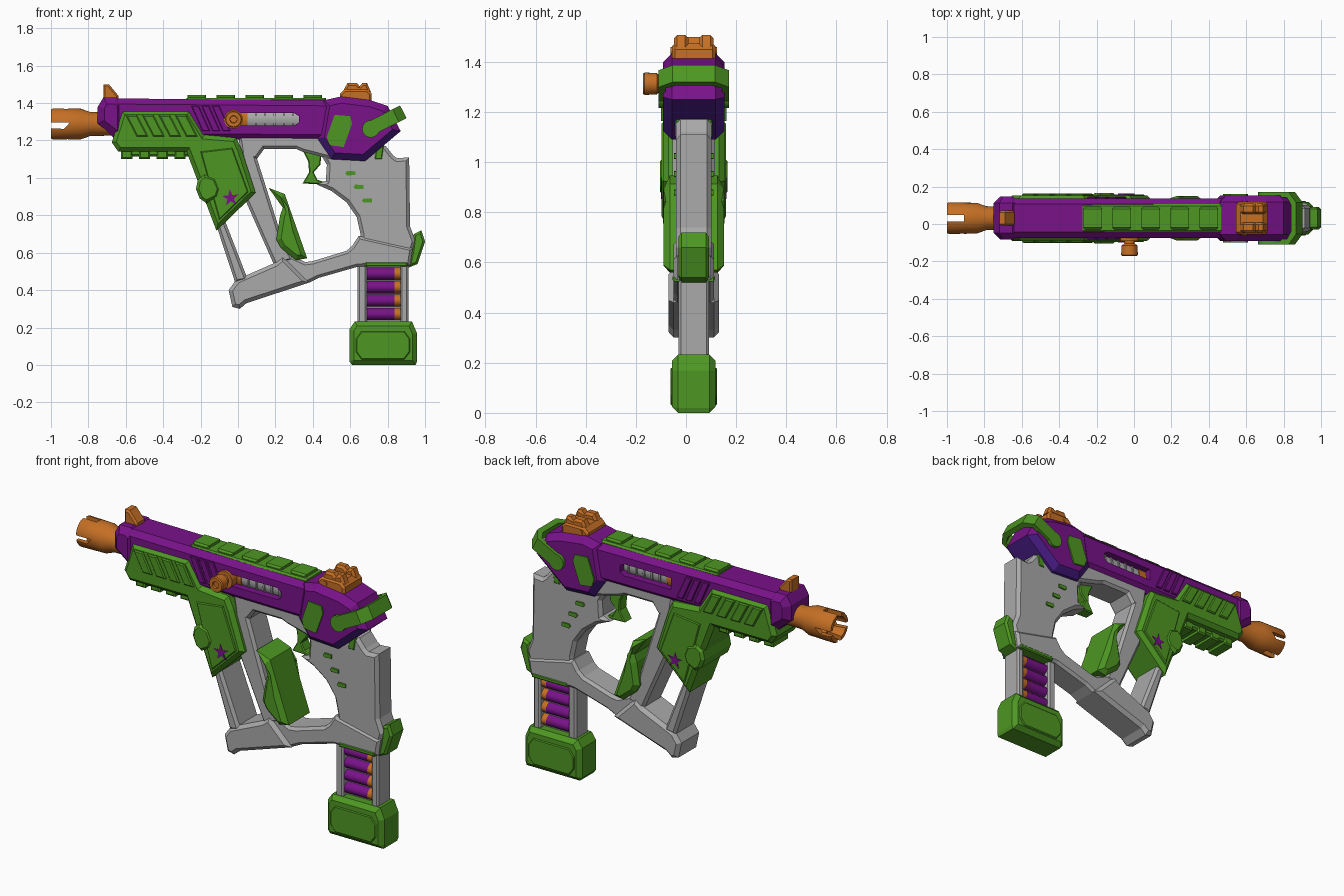
import bpy, bmesh, math
from mathutils import Matrix, Vector

C = 0.031  # centre plane of the body in y


def colour(name, rgb):
    m = bpy.data.materials.new(name)
    m.diffuse_color = (*rgb, 1)
    return m


GREEN = colour("green", (0.075, 0.31, 0.016))
PURPLE = colour("purple", (0.19, 0.006, 0.25))
INDIGO = colour("indigo", (0.07, 0.012, 0.25))
GREY = colour("light grey", (0.40, 0.40, 0.40))
ORANGE = colour("orange", (0.56, 0.16, 0.018))


def finish(name, bm, mat):
    bmesh.ops.recalc_face_normals(bm, faces=bm.faces)
    me = bpy.data.meshes.new(name)
    bm.to_mesh(me)
    bm.free()
    me.materials.append(mat)
    ob = bpy.data.objects.new(name, me)
    bpy.context.collection.objects.link(ob)
    return ob


def prism(name, pts, half, mat, bev=0.015, span=None):
    """Side outline (x, z) extruded along y, with chamfered rims."""
    y0, y1 = span or (C - half, C + half)
    bm = bmesh.new()
    a = [bm.verts.new((x, y0, z)) for x, z in pts]
    b = [bm.verts.new((x, y1, z)) for x, z in pts]
    caps = [bm.faces.new(a), bm.faces.new(b[::-1])]
    n = len(pts)
    for i in range(n):
        j = (i + 1) % n
        bm.faces.new((a[j], a[i], b[i], b[j]))
    bmesh.ops.recalc_face_normals(bm, faces=bm.faces)
    if bev:
        rim = list({e for f in caps for e in f.edges})
        bmesh.ops.bevel(bm, geom=rim, offset=bev, segments=1, affect='EDGES', clamp_overlap=True)
    return finish(name, bm, mat)


def rect(x0, x1, z0, z1):
    return [(x0, z0), (x1, z0), (x1, z1), (x0, z1)]


def plates(name, pts, half, mat, t=0.008, bev=0):
    """The same plate on both flanks, standing proud by t."""
    for side, s in (("near", -1), ("far", 1)):
        span = sorted((C + s * (half - 0.01), C + s * (half + t)))
        prism(f"{name}_{side}", pts, 0, mat, bev, span)


def lathe(name, prof, origin, axis, mat, n=24, squash=1):
    """Revolve (distance, radius) pairs about the x or y axis."""
    bm = bmesh.new()
    vs = [bm.verts.new((d, 0, r)) for d, r in prof]
    es = [bm.edges.new(p) for p in zip(vs, vs[1:])]
    bmesh.ops.spin(bm, geom=vs + es, cent=(0, 0, 0), axis=(1, 0, 0),
                   angle=2 * math.pi, steps=n, use_duplicate=False)
    bmesh.ops.remove_doubles(bm, verts=bm.verts, dist=1e-5)
    m = Matrix.Diagonal((1, squash, 1, 1))
    if axis == 'y':
        m = Matrix.Rotation(math.pi / 2, 4, 'Z') @ m
    bm.transform(Matrix.Translation(origin) @ m)
    ob = finish(name, bm, mat)
    bpy.context.view_layer.objects.active = ob
    ob.select_set(True)
    bpy.ops.object.shade_smooth_by_angle(angle=math.radians(35))
    ob.select_set(False)
    return ob


def rod(name, x0, x1, r, origin, axis, mat, **k):
    return lathe(name, [(x0, 0), (x0, r), (x1, r), (x1, 0)], origin, axis, mat, **k)


def cut(ob, cutter):
    mod = ob.modifiers.new("cut", 'BOOLEAN')
    mod.operation = 'DIFFERENCE'
    mod.solver = 'EXACT'
    mod.object = cutter
    cutter.hide_render = True
    cutter.hide_set(True)


# --- purple upper body ---
upper = prism("upper_body", [(-0.66, 1.21), (0.52, 1.20), (0.52, 1.415), (-0.70, 1.425), (-0.70, 1.25)],
              0.105, PURPLE, 0.03)
cut(upper, prism("slot_cutter", [(0.0, 1.28), (0.30, 1.28), (0.325, 1.295), (0.325, 1.33), (0.30, 1.347),
                                 (0.0, 1.347)], 0.3, PURPLE, 0))
prism("nose", [(-0.75, 1.29), (-0.66, 1.22), (-0.61, 1.22), (-0.61, 1.40), (-0.65, 1.43), (-0.72, 1.43),
               (-0.75, 1.38)], 0.115, PURPLE, 0.035)
rear = prism("rear_body", [(0.425, 1.21), (0.50, 1.10), (0.68, 1.09), (0.87, 1.25), (0.80, 1.385),
                           (0.71, 1.415), (0.55, 1.435), (0.46, 1.415)], 0.122, PURPLE, 0.035)
rear.data.materials.append(INDIGO)
for f in rear.data.polygons:
    f.material_index = int(f.normal.z < -0.35)
plates("rear_panel", [(0.516, 1.337), (0.60, 1.33), (0.61, 1.29), (0.565, 1.165), (0.49, 1.175), (0.475, 1.22)],
       0.122, GREEN)
for i in range(3):  # slanted ribs behind the handguard
    x = -0.25 + 0.055 * i
    plates(f"body_rib_{i}", [(x, 1.385), (x + 0.04, 1.385), (x + 0.10, 1.25), (x + 0.06, 1.25)],
           0.105, PURPLE, 0.01, 0.004)

# --- bolt seen in the slot ---
rod("bolt", 0.02, 0.34, 0.07, (0, C, 1.313), 'x', GREY)
rod("bolt_front", -0.03, 0.05, 0.075, (0, C, 1.313), 'x', ORANGE)
for i in range(5):
    x = 0.09 + 0.05 * i
    rod(f"bolt_ring_{i}", x, x + 0.01, 0.078, (0, C, 1.313), 'x', GREY)
lathe("charging_handle", [(0.0, 0), (0.0, 0.028), (-0.105, 0.028), (-0.115, 0.042), (-0.165, 0.045),
                          (-0.171, 0.04), (-0.171, 0.02), (-0.16, 0.018), (-0.16, 0)],
      (-0.024, 0, 1.313), 'y', ORANGE)
rod("handle_collar", -0.09, 0, 0.05, (-0.024, 0, 1.313), 'y', ORANGE)

# --- muzzle with four slots ---
muzzle = lathe("muzzle", [(-0.68, 0), (-0.68, 0.062), (-0.79, 0.064), (-0.84, 0.082), (-0.99, 0.085), (-1.0, 0.08),
                          (-1.0, 0.06), (-0.86, 0.05), (-0.86, 0)], (0, C, 1.288), 'x', ORANGE, n=32)
cut(muzzle, prism("muzzle_cutter_a", [(-1.05, 1.268), (-0.93, 1.262), (-0.90, 1.295), (-1.05, 1.295)],
                  0.2, ORANGE, 0))
cut(muzzle, prism("muzzle_cutter_b", rect(-1.05, -0.91, 1.1, 1.5), 0.018, ORANGE, 0))

# --- sights ---
prism("front_sight", [(-0.72, 1.42), (-0.72, 1.50), (-0.69, 1.50), (-0.64, 1.44), (-0.64, 1.42)],
      0.04, ORANGE, 0.01)
prism("rear_sight_base", [(0.545, 1.41), (0.545, 1.45), (0.57, 1.475), (0.69, 1.475), (0.715, 1.45), (0.715, 1.40)],
      0.087, ORANGE, 0.012)
for s in (-1, 1):
    span = sorted((C + s * 0.022, C + s * 0.078))
    prism(f"rear_sight_post_{s}", [(0.56, 1.46), (0.585, 1.507), (0.635, 1.507), (0.65, 1.49), (0.665, 1.507),
                                   (0.69, 1.507), (0.71, 1.46)], 0, ORANGE, 0.012, span)
    rod(f"sight_pin_{s}", -0.004, 0.004, 0.015, (0.592, C + s * 0.088, 1.445), 'y', ORANGE, n=12)

# --- top and lower accessory rails ---
prism("top_rail", rect(-0.275, 0.47, 1.40, 1.428), 0.075, GREEN, 0.01)
for i in range(5):
    x = -0.27 + 0.155 * i
    prism(f"top_rail_tooth_{i}", rect(x, x + 0.10, 1.41, 1.443), 0.06, GREEN, 0.01)
prism("lower_rail", rect(-0.62, -0.25, 1.115, 1.17), 0.07, GREEN, 0.01)
for i in range(4):
    x = -0.625 + 0.095 * i
    prism(f"lower_rail_tooth_{i}", rect(x, x + 0.06, 1.10, 1.15), 0.075, GREEN, 0.008)

# --- handguard ---
prism("handguard", [(-0.62, 1.36), (-0.26, 1.36), (-0.18, 1.23), (-0.01, 1.215), (0.02, 1.15), (0.094, 0.92),
                    (-0.115, 0.717), (-0.275, 1.14), (-0.64, 1.14), (-0.675, 1.19)], 0.122, GREEN, 0.022)
for i in range(4):
    x = -0.60 + 0.088 * i
    plates(f"handguard_rib_{i}", [(x, 1.335), (x + 0.06, 1.335), (x + 0.12, 1.22), (x + 0.06, 1.22)],
           0.122, GREEN, 0.01, 0.006)
plates("handguard_panel", [(-0.20, 1.14), (-0.03, 1.16), (0.055, 0.925), (-0.10, 0.775)], 0.122, GREEN, 0.006, 0.005)
prism("handguard_button", [(-0.215, 0.99), (-0.18, 1.02), (-0.12, 1.0), (-0.095, 0.94), (-0.11, 0.895),
                           (-0.17, 0.865), (-0.205, 0.89), (-0.225, 0.94)], 0.135, GREEN, 0.015)
star = []
for i in range(10):
    r, a = (0.047, 0.018)[i % 2], math.pi * i / 5 + 0.4
    star.append((-0.04 + r * math.cos(a), 0.893 + r * math.sin(a)))
plates("splat_mark", star, 0.122, PURPLE, 0.009)

# --- grey frame ---
prism("frame_top", [(0.0, 1.23), (0.50, 1.23), (0.50, 1.10), (0.345, 1.14), (0.31, 1.155), (0.14, 1.155),
                    (0.10, 1.10), (0.02, 1.10)], 0.085, GREY)
prism("frame_front_bar", [(-0.15, 0.85), (-0.10, 0.85), (0.055, 0.45), (-0.015, 0.44)], 0.095, GREY)
prism("frame_middle_bar", [(0.01, 1.18), (0.09, 1.14), (0.235, 0.68), (0.30, 0.56), (0.195, 0.53), (0.04, 0.88)],
      0.085, GREY)
prism("frame_foot", [(-0.01, 0.455), (-0.05, 0.40), (-0.03, 0.31), (0.01, 0.30), (0.045, 0.33), (0.38, 0.44),
                     (0.24, 0.58), (0.195, 0.545), (0.035, 0.475)], 0.10, GREY, 0.02)
prism("frame_bottom", [(0.22, 0.40), (0.38, 0.44), (0.43, 0.465), (0.64, 0.525), (0.72, 0.53), (0.66, 0.68),
                       (0.58, 0.61), (0.40, 0.555), (0.36, 0.55), (0.27, 0.59), (0.2, 0.54)], 0.08, GREY)

# --- grip and magazine well ---
prism("grip", [(0.44, 1.20), (0.68, 1.20), (0.79, 1.17), (0.83, 1.12), (0.85, 1.105), (0.915, 1.11), (0.92, 0.74),
               (0.95, 0.66), (0.93, 0.60), (0.66, 0.60), (0.655, 0.70), (0.635, 0.79), (0.58, 0.87), (0.50, 0.93),
               (0.42, 0.965), (0.47, 0.985), (0.475, 1.07), (0.44, 1.13)], 0.07, GREY, 0.02)
prism("magazine_well", [(0.645, 0.69), (0.935, 0.625), (0.92, 0.53), (0.60, 0.525), (0.60, 0.62)], 0.08, GREY)
prism("grip_heel", [(0.91, 0.52), (0.96, 0.54), (1.0, 0.66), (0.98, 0.72), (0.94, 0.70), (0.93, 0.62)],
      0.06, GREEN, 0.012)
for i in range(3):
    x, z = 0.60 + 0.045 * i, 1.025 - 0.073 * i
    plates(f"grip_stud_{i}", [(x - 0.027, z), (x - 0.018, z + 0.012), (x + 0.027, z + 0.01), (x + 0.027, z - 0.01),
                              (x - 0.018, z - 0.012)], 0.07, GREEN)
prism("strap_hook", [(0.74, 1.17), (0.78, 1.17), (0.77, 1.10), (0.73, 1.10)], 0.074, GREEN, 0.005)
prism("trigger", [(0.345, 1.15), (0.45, 1.15), (0.44, 1.07), (0.405, 1.03), (0.425, 0.99), (0.47, 0.975),
                  (0.47, 0.965), (0.345, 0.97), (0.38, 1.03), (0.375, 1.09)], 0.035, GREEN, 0.008)
prism("foregrip", [(0.163, 0.947), (0.25, 0.914), (0.286, 0.81), (0.37, 0.57), (0.31, 0.56), (0.23, 0.625),
                   (0.205, 0.67), (0.225, 0.80), (0.24, 0.84)], 0.12, GREEN, 0.025)

# --- magazine ---
prism("magazine_front", rect(0.64, 0.69, 0.2, 0.55), 0.06, GREY, 0.01)
prism("magazine_rear", rect(0.868, 0.912, 0.2, 0.55), 0.06, GREY, 0.01)
prism("magazine_core", rect(0.66, 0.89, 0.2, 0.55), 0.02, GREY, 0)
prism("magazine_collar", rect(0.68, 0.905, 0.525, 0.55), 0.084, GREEN, 0.006)
for i in range(4):
    o = (0, C, 0.272 + 0.072 * i)
    rod(f"dart_{i}", 0.68, 0.837, 0.036, o, 'x', PURPLE, n=16, squash=1.4)
    rod(f"dart_tip_{i}", 0.837, 0.87, 0.036, o, 'x', ORANGE, n=16, squash=1.4)
prism("magazine_base", [(0.61, 0.0), (0.95, 0.0), (0.957, 0.02), (0.957, 0.17), (0.93, 0.232), (0.625, 0.232),
                        (0.595, 0.19), (0.595, 0.02)], 0.087, GREEN, 0.026)
plates("base_panel", [(0.66, 0.03), (0.89, 0.03), (0.92, 0.07), (0.92, 0.14), (0.89, 0.18), (0.66, 0.18),
                      (0.63, 0.14), (0.63, 0.07)], 0.087, GREEN, 0.006, 0.005)

# --- rear strap: a U shape tilted about its pivots ---
outer = [(0.0, 0.14), (0.15, 0.14), (0.195, 0.085)]
inner = [(0.0, 0.112), (0.14, 0.112), (0.165, 0.07)]
loop = outer + [(u, -v) for u, v in outer[::-1]]
loop_in = inner + [(u, -v) for u, v in inner[::-1]]
bm = bmesh.new()
rings = [[bm.verts.new((u, v, w)) for u, v in pts]
         for pts, w in ((loop, -0.038), (loop, 0.038), (loop_in, 0.038), (loop_in, -0.038))]
for k in range(4):
    p, q = rings[k], rings[(k + 1) % 4]
    for i in range(5):
        bm.faces.new((p[i], p[i + 1], q[i + 1], q[i]))
for i in (0, 5):
    bm.faces.new([r[i] for r in rings])
bm.transform(Matrix.Translation(Vector((0.71, C, 1.265))) @ Matrix.Rotation(math.radians(-27), 4, 'Y'))
finish("rear_strap", bm, GREEN)
for s in (-1, 1):
    rod(f"strap_pivot_{s}", -0.02, 0.02, 0.046, (0.71, C + s * 0.12, 1.262), 'y', GREEN)
